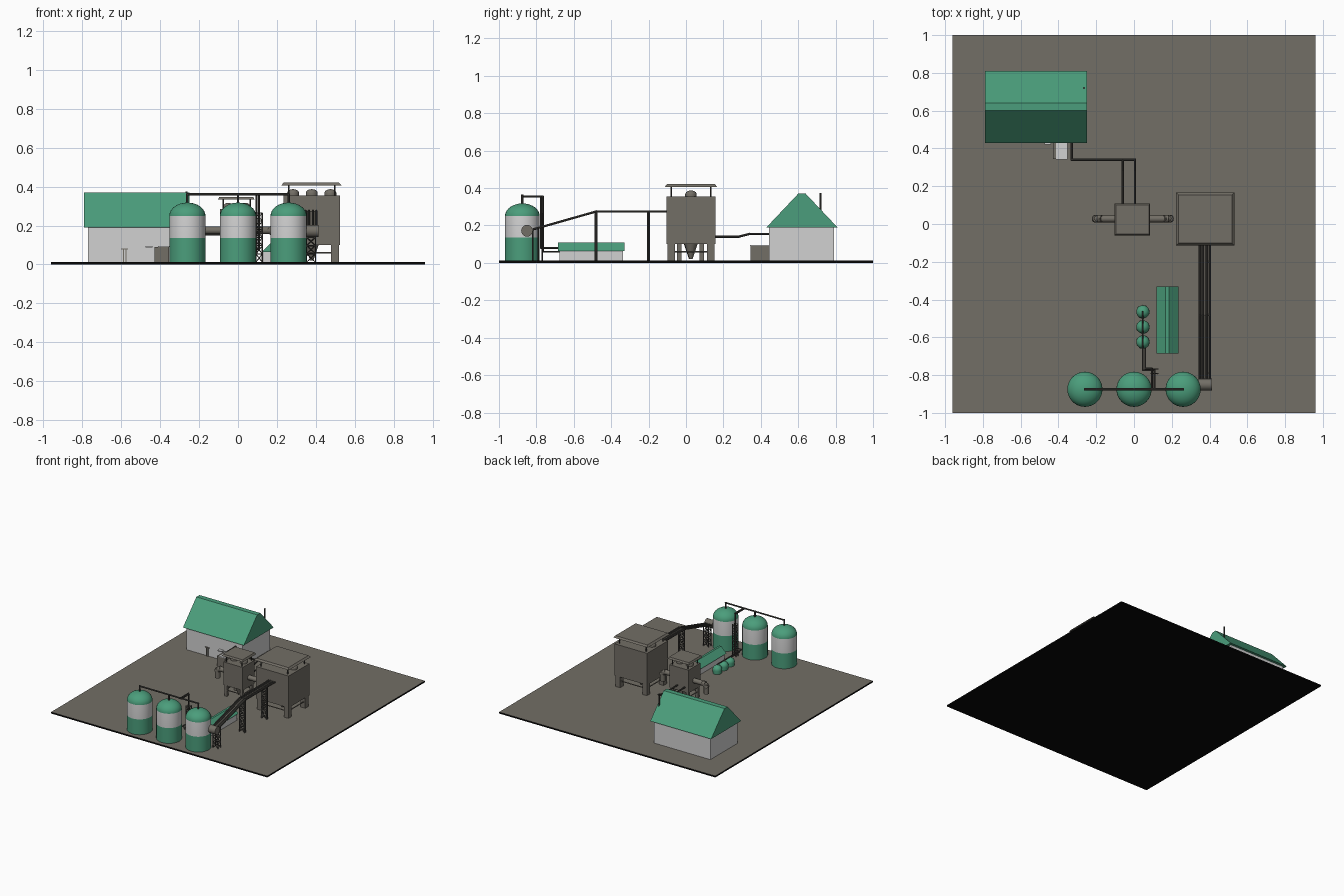
import bpy, bmesh, math
from mathutils import Vector, Matrix

if "Cube" in bpy.data.objects:
    bpy.data.objects.remove(bpy.data.objects["Cube"])


def material(name, r, g, b):
    m = bpy.data.materials.new(name)
    m.use_nodes = True
    m.diffuse_color = (r, g, b, 1)
    m.node_tree.nodes["Principled BSDF"].inputs["Base Color"].default_value = (r, g, b, 1)
    return m


GREEN = material("green paint", 0.07, 0.34, 0.20)
WHITE = material("off white", 0.64, 0.64, 0.64)
STONE = material("warm grey", 0.17, 0.157, 0.132)
DARK = material("dark pipe grey", 0.06, 0.058, 0.052)
BLACK = material("black", 0.002, 0.002, 0.002)
GROUND = 0.012


def finish(name, bm, mats, smooth=False):
    bmesh.ops.recalc_face_normals(bm, faces=bm.faces)
    me = bpy.data.meshes.new(name)
    bm.to_mesh(me)
    bm.free()
    for m in mats:
        me.materials.append(m)
    ob = bpy.data.objects.new(name, me)
    bpy.context.collection.objects.link(ob)
    if smooth:
        bpy.ops.object.select_all(action='DESELECT')
        ob.select_set(True)
        bpy.context.view_layer.objects.active = ob
        bpy.ops.object.shade_smooth_by_angle(angle=math.radians(35))
    return ob


def add_box(bm, lo, hi, taper=1.0):
    lo, hi = Vector(lo), Vector(hi)
    size = hi - lo
    verts = bmesh.ops.create_cube(bm, size=1)["verts"]
    for v in verts:
        if v.co.z > 0:
            v.co.x *= taper
            v.co.y *= taper
        v.co = (lo + hi) / 2 + Vector(a * b for a, b in zip(v.co, size))


def box(name, lo, hi, mat, taper=1.0):
    bm = bmesh.new()
    add_box(bm, lo, hi, taper)
    return finish(name, bm, [mat])


def add_rod(bm, a, b, r, sides=8, r2=None):
    a, b = Vector(a), Vector(b)
    d = b - a
    mat = Matrix.Translation((a + b) / 2) @ d.to_track_quat('Z', 'Y').to_matrix().to_4x4()
    bmesh.ops.create_cone(bm, cap_ends=True, segments=sides, radius1=r,
                          radius2=r if r2 is None else r2, depth=d.length, matrix=mat)


def pipe(name, paths, r, mat=DARK, sides=8):
    """Rods along each path, run slightly past corners to close the joints."""
    bm = bmesh.new()
    for path in paths:
        for a, b in zip(path, path[1:]):
            a, b = Vector(a), Vector(b)
            over = (b - a).normalized() * r * 0.8
            add_rod(bm, a - over, b + over, r, sides)
    return finish(name, bm, [mat], True)


def lathe(name, x, y, profile, mats, rule, steps=32):
    bm = bmesh.new()
    vs = [bm.verts.new((r, 0, z)) for r, z in profile]
    edges = [bm.edges.new(p) for p in zip(vs, vs[1:])]
    bmesh.ops.spin(bm, geom=vs + edges, cent=(0, 0, 0), axis=(0, 0, 1),
                   angle=math.tau, steps=steps)
    bmesh.ops.remove_doubles(bm, verts=bm.verts, dist=0.0001)
    for f in bm.faces:
        f.material_index = rule(f.calc_center_median().z)
    bmesh.ops.translate(bm, verts=bm.verts, vec=(x, y, 0))
    return finish(name, bm, mats, True)


def dome(r, z, h, n=8):
    return [(r * math.cos(i / n * math.pi / 2), z + h * math.sin(i / n * math.pi / 2))
            for i in range(n + 1)]


def extrude(name, profile, direction, mat):
    bm = bmesh.new()
    face = bm.faces.new([bm.verts.new(p) for p in profile])
    new = bmesh.ops.extrude_face_region(bm, geom=[face])["geom"]
    bmesh.ops.translate(bm, vec=direction,
                        verts=[g for g in new if isinstance(g, bmesh.types.BMVert)])
    return finish(name, bm, [mat])


# Ground slab: grey on top, black on the edges and underneath
slab = box("ground_slab", (-0.96, -1, 0), (0.96, 1, GROUND), STONE)
slab.data.materials.append(BLACK)
for f in slab.data.polygons:
    f.material_index = 0 if f.normal.z > 0.5 else 1

# Warehouse with truncated gable roof, flue and porch
box("warehouse_walls", (-0.77, 0.445, GROUND), (-0.27, 0.79, 0.195), WHITE)
extrude("warehouse_roof", [(-0.79, y, z) for y, z in
        ((0.43, 0.19), (0.81, 0.19), (0.64, 0.37), (0.60, 0.37))], (0.54, 0, 0), GREEN)
pipe("warehouse_flue", [[(-0.265, 0.72, 0.2), (-0.265, 0.72, 0.37)]], 0.005)
box("porch_walls", (-0.43, 0.345, GROUND), (-0.355, 0.445, 0.09), STONE)
box("porch_roof", (-0.412, 0.342, 0.09), (-0.352, 0.445, 0.096), WHITE)
box("side_canopy", (-0.475, 0.42, 0.088), (-0.44, 0.445, 0.096), WHITE)
for x in (-0.59, -0.577):
    box("door_post", (x, 0.438, GROUND), (x + 0.005, 0.446, 0.078), STONE)
box("door_rail", (-0.6, 0.438, 0.076), (-0.565, 0.446, 0.082), STONE)

# Pipes from the warehouse to the small filter house
pipe("warehouse_pipe", [
    [(-0.33, 0.45, 0.155), (-0.33, 0.34, 0.155), (0.005, 0.34, 0.155),
     (0.005, 0.28, 0.14), (0.005, 0.1, 0.14)],
    [(-0.06, 0.34, 0.155), (-0.06, 0.28, 0.14), (-0.06, 0.1, 0.14)]], 0.006)


# Filter houses: raised box on braced legs, hopper, vents and canopy
def filter_house(name, x0, x1, y0, y1, bottom, top, canopy, leg, vents):
    cx, cy = (x0 + x1) / 2, (y0 + y1) / 2
    box(name + "_body", (x0, y0, bottom), (x1, y1, top), STONE)
    legs, posts = bmesh.new(), bmesh.new()
    for x in (x0 + 0.005, x1 - leg - 0.005):
        for y in (y0 + 0.005, y1 - leg - 0.005):
            add_box(legs, (x, y, GROUND), (x + leg, y + leg, bottom))
            px, py = x + leg / 2, y + leg / 2
            add_rod(posts, (px, py, top), (px, py, canopy), 0.004)
    for y in (y0 + leg / 2, y1 - leg / 2):
        add_rod(legs, (x0 + leg, y, 0.06), (x1 - leg, y, 0.06), 0.004)
    for x in (x0 + leg / 2, x1 - leg / 2):
        add_rod(legs, (x, y0 + leg, 0.06), (x, y1 - leg, 0.06), 0.004)
    finish(name + "_legs", legs, [STONE])
    finish(name + "_canopy_posts", posts, [DARK])
    box(name + "_canopy", (x0 - 0.012, y0 - 0.008, canopy),
        (x1 + 0.008, y1 + 0.008, canopy + 0.014), STONE, 0.92)
    hopper = bmesh.new()
    add_rod(hopper, (cx, cy, 0.02), (cx, cy, bottom), 0.008, 16, 0.035)
    finish(name + "_hopper", hopper, [STONE], True)
    gap = (x1 - x0) / vents
    for i in range(vents):
        r = gap * 0.32
        lathe(name + "_vent", x0 + gap * (i + 0.5), cy,
              [(r, top)] + dome(r, top + 0.012, 0.02, 5), [STONE], lambda z: 0, 16)


filter_house("large_filter", 0.235, 0.523, -0.105, 0.158, 0.1, 0.355, 0.407, 0.04, 3)
filter_house("small_filter", -0.092, 0.078, -0.052, 0.1, 0.1, 0.285, 0.333, 0.022, 2)

# Side ducts turning down at their ends
for s, inner, end in ((-1, -0.09, -0.2), (1, 0.075, 0.187)):
    pipe("side_duct", [[(inner, 0.028, 0.175), (end - s * 0.02, 0.028, 0.175),
                        (end, 0.028, 0.16), (end, 0.028, 0.115)]], 0.019, STONE, 12)

# Storage silos with a shared top pipe
for x in (-0.26, 0, 0.26):
    lathe("silo", x, -0.875, [(0, GROUND), (0.093, GROUND), (0.093, 0.135)] +
          dome(0.093, 0.25, 0.068), [GREEN, WHITE], lambda z: int(0.135 < z < 0.25))
pipe("silo_top_pipe", [[(-0.26, -0.875, 0.36), (0.26, -0.875, 0.36)]] +
     [[(x, -0.875, 0.31), (x, -0.875, 0.36)] for x in (-0.26, 0, 0.26)], 0.006)

# Conveyor gallery, drum and rails
GALLERY = [(-0.85, 0.17), (-0.48, 0.275), (-0.1, 0.275)]
pipe("conveyor_rails", [[(x, y, z) for y, z in GALLERY]
                        for x in (0.348, 0.364, 0.385, 0.402)], 0.006)
extrude("conveyor_belt", [(0.355, y, z) for y, z in GALLERY] +
        [(0.355, y, z - 0.006) for y, z in reversed(GALLERY)], (0.04, 0, 0), STONE)
pipe("conveyor_drum", [[(0.367, -0.85, 0.172), (0.388, -0.85, 0.172)]], 0.031, STONE, 20)


# Lattice trestles
def trestle(name, x0, x1, y, depth, top, bays):
    bm = bmesh.new()
    h = (top - GROUND) / bays
    for yy in (y - depth, y + depth):
        for x in (x0, x1):
            add_rod(bm, (x, yy, GROUND), (x, yy, top), 0.004, 6)
        for i in range(bays):
            z = GROUND + i * h
            add_rod(bm, (x0, yy, z), (x1, yy, z + h), 0.0025, 6)
            add_rod(bm, (x1, yy, z), (x0, yy, z + h), 0.0025, 6)
            add_rod(bm, (x0, yy, z + h), (x1, yy, z + h), 0.0025, 6)
    finish(name, bm, [DARK])


trestle("conveyor_trestle", 0.352, 0.398, -0.805, 0.015, 0.18, 4)
trestle("conveyor_trestle", 0.352, 0.398, -0.48, 0.004, 0.272, 6)
trestle("conveyor_trestle", 0.352, 0.398, -0.2, 0.004, 0.272, 6)
trestle("pipe_tower", 0.092, 0.125, -0.78, 0.012, 0.265, 6)

# Low vessels and the pipe that feeds them
for y in (-0.465, -0.545, -0.625):
    lathe("low_vessel", 0.047, y, [(0, GROUND), (0.033, GROUND)] + dome(0.035, 0.04, 0.034),
          [GREEN], lambda z: 0, 20)
pipe("vessel_pipe", [
    [(0.047, -0.465, 0.08), (0.047, -0.66, 0.08), (0.047, -0.775, 0.08),
     (0.108, -0.775, 0.08), (0.108, -0.775, 0.355), (0.108, -0.875, 0.355)],
    [(0.06, -0.66, 0.06), (0.06, -0.765, 0.06), (0.095, -0.765, 0.06),
     (0.095, -0.765, 0.355), (0.095, -0.875, 0.355)]], 0.0045)

# Long low shed with a ridged roof
box("shed_walls", (0.13, -0.675, GROUND), (0.228, -0.337, 0.068), WHITE)
extrude("shed_roof", [(x, -0.685, z) for x, z in
        ((0.12, 0.063), (0.235, 0.063), (0.184, 0.11), (0.167, 0.11))], (0, 0.355, 0), GREEN)
